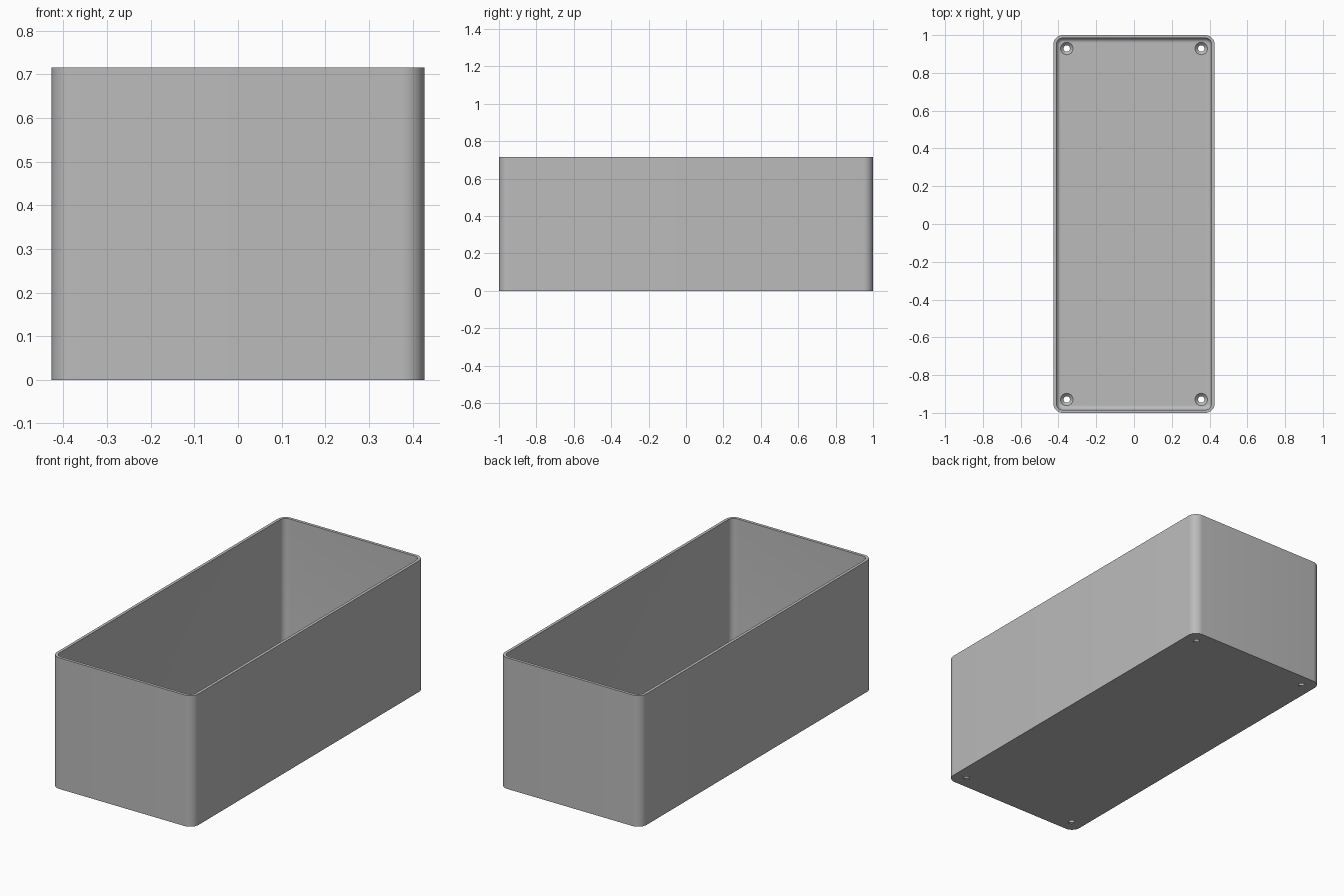
import bpy, bmesh, math

if "Cube" in bpy.data.objects:
    bpy.data.objects.remove(bpy.data.objects["Cube"], do_unlink=True)

HALF_X, HALF_Y, HEIGHT = 0.427, 1.0, 0.715
CORNER, WALL, FLOOR, FILLET = 0.05, 0.016, 0.02, 0.024
STEPS = 10

grey = bpy.data.materials.new("light grey")
grey.use_nodes = True
colour = (0.5, 0.5, 0.5, 1)
grey.diffuse_color = colour
grey.node_tree.nodes["Principled BSDF"].inputs["Base Color"].default_value = colour


def rounded_rect(inset):
    """Outline of the box, moved inward by inset."""
    r = CORNER - inset
    pts = []
    for i, (sx, sy) in enumerate([(1, 1), (-1, 1), (-1, -1), (1, -1)]):
        for k in range(STEPS + 1):
            a = math.pi / 2 * (i + k / STEPS)
            pts.append((sx * (HALF_X - CORNER) + r * math.cos(a),
                        sy * (HALF_Y - CORNER) + r * math.sin(a)))
    return pts


def circle(cx, cy, r, sides=32):
    return [(cx + r * math.cos(math.tau * k / sides),
             cy + r * math.sin(math.tau * k / sides)) for k in range(sides)]


def loft(name, sections):
    """Closed solid through a list of (outline, z) sections."""
    bm = bmesh.new()
    rings = [[bm.verts.new((x, y, z)) for x, y in pts] for pts, z in sections]
    for a, b in zip(rings, rings[1:]):
        n = len(a)
        for i in range(n):
            j = (i + 1) % n
            bm.faces.new((a[i], a[j], b[j], b[i]))
    bm.faces.new(rings[0][::-1])
    bm.faces.new(rings[-1])
    bmesh.ops.recalc_face_normals(bm, faces=bm.faces)
    mesh = bpy.data.meshes.new(name)
    bm.to_mesh(mesh)
    bm.free()
    mesh.materials.append(grey)
    obj = bpy.data.objects.new(name, mesh)
    bpy.context.collection.objects.link(obj)
    return obj


# Open box: outside wall, rim, inside wall, rounded edge down to the floor
profile = [(0, 0), (0, HEIGHT), (WALL, HEIGHT)]
for k in range(9):
    a = math.pi / 2 * k / 8
    profile.append((WALL + FILLET * (1 - math.cos(a)),
                    FLOOR + FILLET * (1 - math.sin(a))))
box = loft("open_box", [(rounded_rect(i), z) for i, z in profile])

# Countersunk screw holes in the four floor corners
cutters = []
for sx in (-1, 1):
    for sy in (-1, 1):
        levels = [(0.017, -0.05), (0.017, 0.004), (0.033, FLOOR), (0.033, FLOOR + 0.01)]
        cutter = loft("screw_hole_cutter",
                      [(circle(sx * 0.356, sy * 0.929, r), z) for r, z in levels])
        cutter.hide_render = True
        cutters.append(cutter)

bpy.context.view_layer.objects.active = box
for cutter in cutters:
    cut = box.modifiers.new("screw_hole", "BOOLEAN")
    cut.operation = "DIFFERENCE"
    cut.solver = "EXACT"
    cut.object = cutter
    bpy.ops.object.modifier_apply(modifier=cut.name)
    bpy.data.objects.remove(cutter, do_unlink=True)

# Smooth corners, sharp rim
bpy.ops.object.select_all(action="DESELECT")
box.select_set(True)
bpy.ops.object.shade_smooth_by_angle(angle=math.radians(30))
